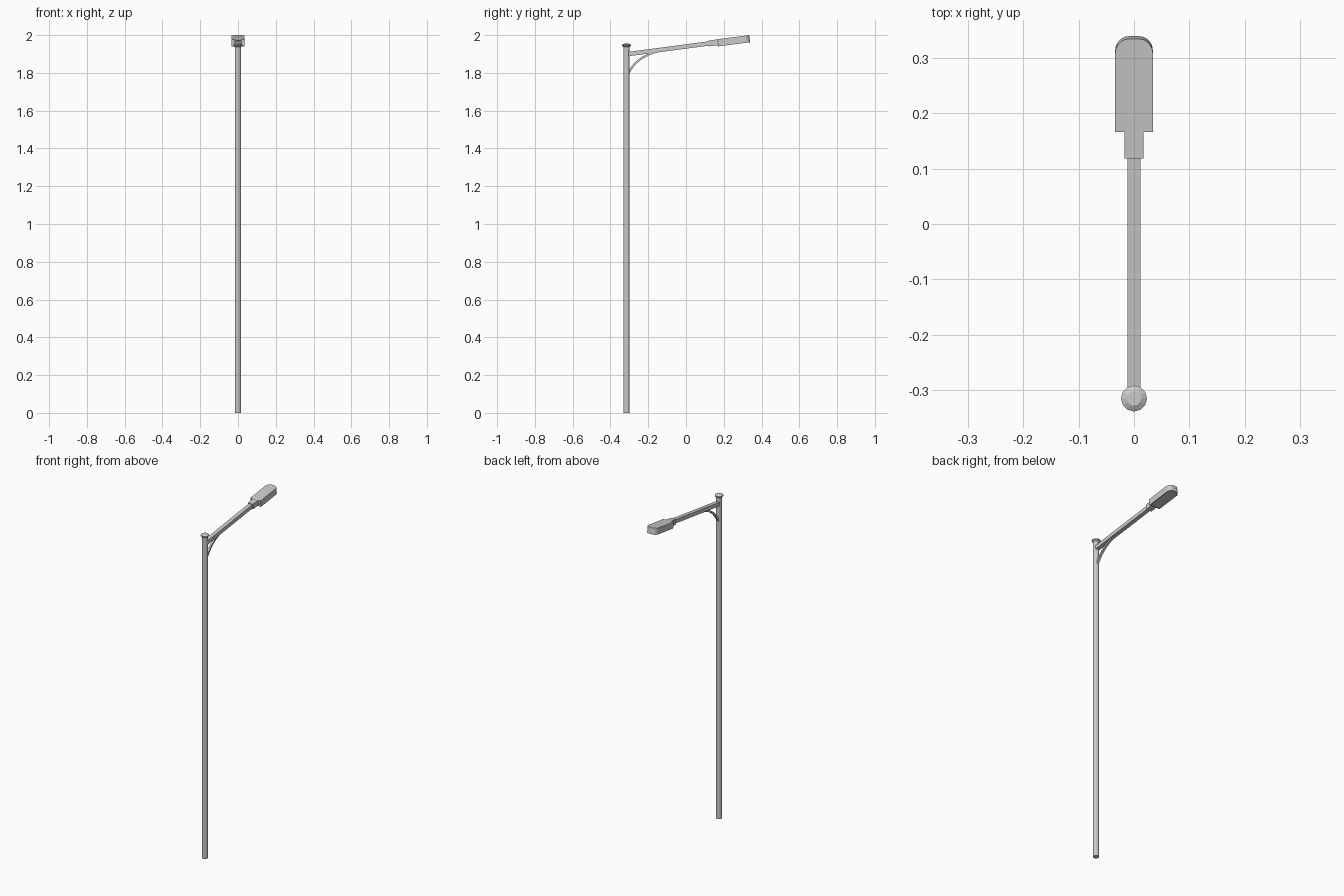
import bpy, bmesh, math
from mathutils import Matrix, Vector

if "Cube" in bpy.data.objects:
    bpy.data.objects.remove(bpy.data.objects["Cube"])

POLE_Y = -0.315
# frame of the tilted arm: local y runs along the arm
ARM = Matrix.Translation((0, -0.31, 1.899)) @ Matrix.Rotation(math.radians(7.5), 4, 'X')


def finish(name, bm, matrix=Matrix()):
    bmesh.ops.recalc_face_normals(bm, faces=bm.faces)
    mesh = bpy.data.meshes.new(name)
    bm.to_mesh(mesh)
    bm.free()
    mesh.transform(matrix)
    ob = bpy.data.objects.new(name, mesh)
    bpy.context.collection.objects.link(ob)
    return ob


def lathe(name, profile, sides):
    """Closed solid from (radius, z) rings around the pole axis."""
    bm = bmesh.new()
    rings = [[bm.verts.new((r * math.cos(2 * math.pi * i / sides),
                            POLE_Y + r * math.sin(2 * math.pi * i / sides), z))
              for i in range(sides)] for r, z in profile]
    for a, b in zip(rings, rings[1:]):
        for i in range(sides):
            j = (i + 1) % sides
            bm.faces.new((a[i], a[j], b[j], b[i]))
    bm.faces.new(rings[0])
    bm.faces.new(rings[-1])
    return finish(name, bm)


def extrude(bm, points, offset):
    """Prism from an outline; returns the starting face."""
    face = bm.faces.new([bm.verts.new(p) for p in points])
    res = bmesh.ops.extrude_face_region(bm, geom=[face], use_keep_orig=True)
    verts = [v for v in res['geom'] if isinstance(v, bmesh.types.BMVert)]
    bmesh.ops.translate(bm, verts=verts, vec=offset)
    return face


def bar(name, half_x, y0, y1, half_z):
    bm = bmesh.new()
    extrude(bm, [(-half_x, y0, -half_z), (half_x, y0, -half_z),
                 (half_x, y0, half_z), (-half_x, y0, half_z)], (0, y1 - y0, 0))
    return finish(name, bm, ARM)


# pole and its cap
lathe("pole", [(0.0172, 0), (0.0172, 1.942)], 12)
lathe("pole_cap", [(0.0172, 1.938), (0.0235, 1.944), (0.0235, 1.949), (0.013, 1.955)], 12)

# arm and the collar that holds the lamp
bar("arm", 0.012, 0.0, 0.45, 0.0115)
bar("lamp_collar", 0.0175, 0.434, 0.49, 0.0155)

# lamp head: rounded at the far end, with a recessed underside
W, Y0, Y1, R = 0.034, 0.482, 0.652, 0.026
outline = [(W, Y0, -0.022)]
for sx, start in ((1, 0), (-1, 90)):
    for k in range(6):
        a = math.radians(start + 18 * k)
        outline.append((sx * (W - R) + R * math.cos(a), Y1 - R + R * math.sin(a), -0.022))
outline.append((-W, Y0, -0.022))
bm = bmesh.new()
under = extrude(bm, outline, (0, 0, 0.038))
bmesh.ops.recalc_face_normals(bm, faces=bm.faces)
bmesh.ops.inset_region(bm, faces=[under], thickness=0.005)
inner = bmesh.ops.extrude_face_region(bm, geom=[under])
bmesh.ops.translate(bm, vec=(0, 0, 0.006),
                    verts=[v for v in inner['geom'] if isinstance(v, bmesh.types.BMVert)])
bmesh.ops.delete(bm, geom=[f for f in [under] if f.is_valid], context='FACES')
finish("lamp_head", bm, ARM)

# curved brace between pole and arm
p0, p1, p2 = Vector((0, -0.306, 1.795)), Vector((0, -0.265, 1.885)), Vector((0, -0.145, 1.915))
upper, lower = [], []
for k in range(9):
    t = k / 8
    p = p0 * (1 - t) ** 2 + p1 * 2 * t * (1 - t) + p2 * t * t
    d = ((p1 - p0) * (1 - t) + (p2 - p1) * t).normalized()
    n = Vector((0, -d.z, d.y)) * 0.0055
    upper.append(p + n)
    lower.append(p - n)
bm = bmesh.new()
extrude(bm, [p - Vector((0.006, 0, 0)) for p in upper + lower[::-1]], (0.012, 0, 0))
finish("arm_brace", bm)
